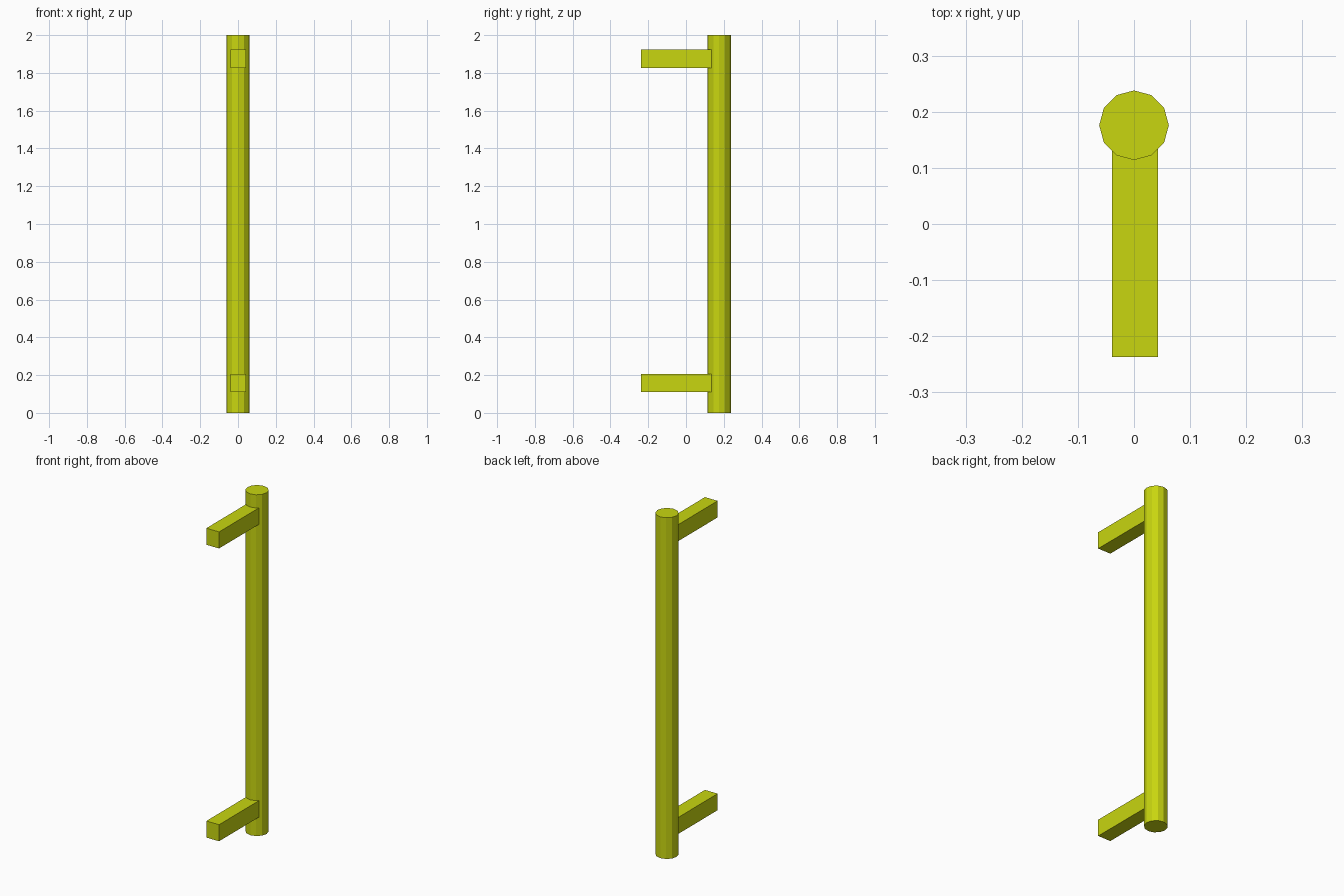
import bpy

cube = bpy.data.objects.get("Cube")
if cube:
    bpy.data.objects.remove(cube, do_unlink=True)

# Single yellow-green finish
paint = bpy.data.materials.new("yellow_green")
paint.use_nodes = True
colour = (0.58, 0.67, 0.005, 1.0)
paint.diffuse_color = colour
paint.node_tree.nodes["Principled BSDF"].inputs["Base Color"].default_value = colour


def finish(name):
    obj = bpy.context.object
    obj.name = obj.data.name = name
    obj.data.materials.append(paint)
    return obj


def box(name, low, high):
    centre = [(a + b) / 2 for a, b in zip(low, high)]
    bpy.ops.mesh.primitive_cube_add(size=1, location=centre)
    bpy.context.object.scale = [b - a for a, b in zip(low, high)]
    bpy.ops.object.transform_apply(location=False, rotation=False, scale=True)
    return finish(name)


# Faceted upright grip
bpy.ops.mesh.primitive_cylinder_add(vertices=12, radius=0.062, depth=2,
                                    location=(0, 0.176, 1))
finish("grip_bar")

# Square mounting arms reaching forward, set slightly into the grip
for name, bottom in (("lower_arm", 0.11), ("upper_arm", 1.826)):
    box(name, (-0.039, -0.237, bottom), (0.043, 0.14, bottom + 0.097))
